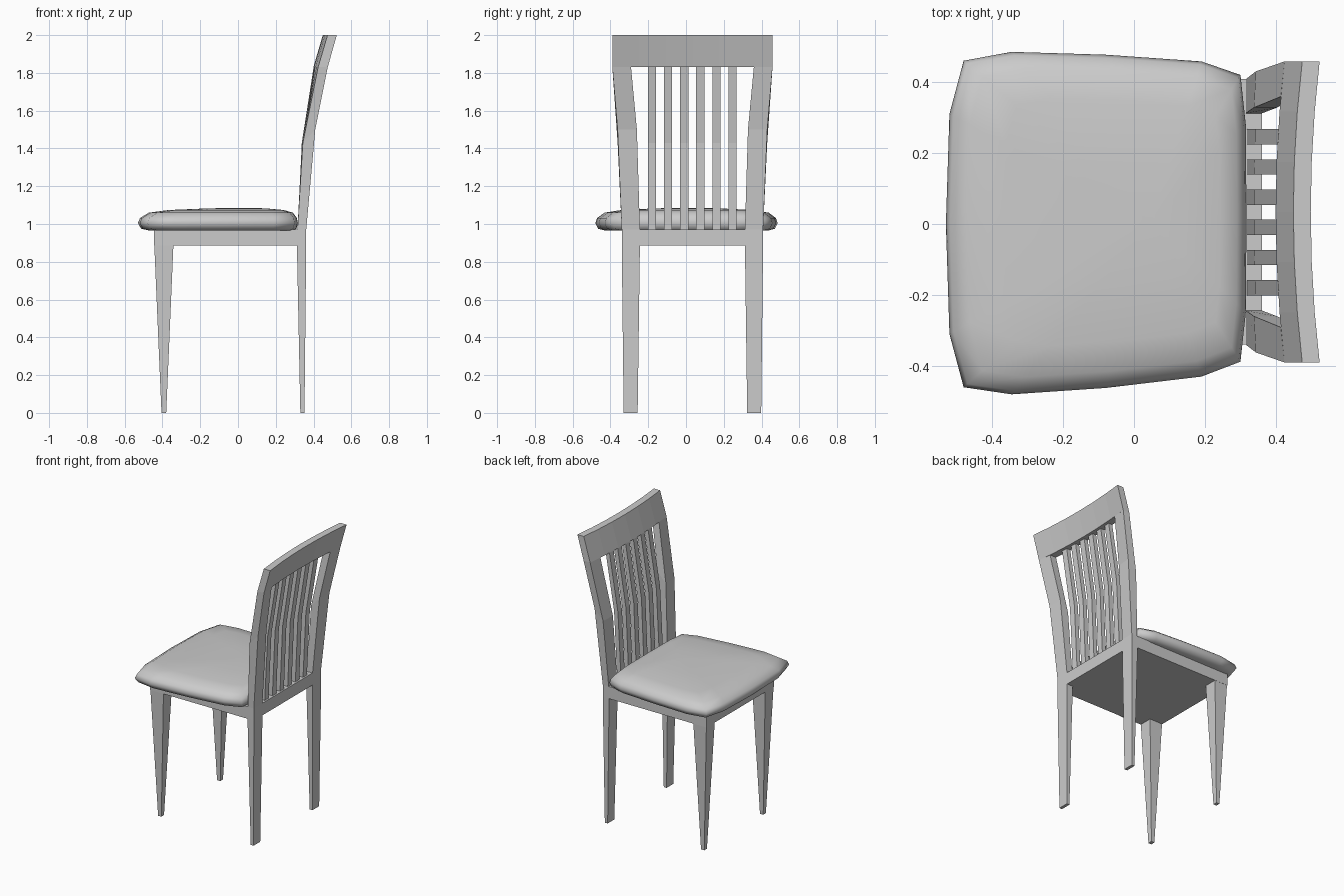
import bpy, bmesh

if "Cube" in bpy.data.objects:
    bpy.data.objects.remove(bpy.data.objects["Cube"])

CY = 0.034          # centre line of the wooden frame in y
HALF = 0.424        # half width of the top rail


def loft(name, loops, smooth=False):
    """Skin a stack of equal-length closed loops and cap both ends."""
    bm = bmesh.new()
    rings = [[bm.verts.new(p) for p in loop] for loop in loops]
    n = len(rings[0])
    for a, b in zip(rings, rings[1:]):
        for i in range(n):
            j = (i + 1) % n
            bm.faces.new((a[i], a[j], b[j], b[i]))
    bm.faces.new(rings[0])
    bm.faces.new(rings[-1])
    bmesh.ops.recalc_face_normals(bm, faces=bm.faces)
    me = bpy.data.meshes.new(name)
    bm.to_mesh(me)
    bm.free()
    for p in me.polygons:
        p.use_smooth = smooth
    ob = bpy.data.objects.new(name, me)
    bpy.context.collection.objects.link(ob)
    return ob


def bow(y, z):
    """Forward bow of the backrest, strongest in the middle of the rail."""
    t = min(max((z - 0.97) / 0.86, 0), 1)
    return -0.025 * t * (1 - ((y - CY) / HALF) ** 2)


def rect(x0, x1, y0, y1, z0, z1=None):
    """Four-corner section; z0 at the front edge, z1 at the back edge."""
    z1 = z0 if z1 is None else z1
    return [(x + bow(y, z), y, z) for x, y, z in
            ((x0, y0, z0), (x1, y0, z1), (x1, y1, z1), (x0, y1, z0))]


# Seat frame: solid apron block
loft("seat_frame", [rect(-0.445, 0.36, CY - 0.374, CY + 0.374, z) for z in (0.885, 0.97)])

# Legs and back posts, mirrored about the frame centre line
# columns: front x, back x, inner offset, outer offset, front z, back z
front_leg = [(-0.405, -0.38, 0.312, 0.342, 0, 0),
             (-0.443, -0.342, 0.28, 0.373, 0.886, 0.886)]
back_post = [(0.33, 0.352, 0.29, 0.364, 0, 0),
             (0.312, 0.361, 0.278, 0.374, 0.885, 0.885),
             (0.315, 0.361, 0.278, 0.374, 0.97, 0.97),
             (0.345, 0.411, 0.294, 0.396, 1.43, 1.50),
             (0.424, 0.475, 0.325, HALF, 1.83, 1.83)]
for label, s in (("left", -1), ("right", 1)):
    for part, rows in (("front_leg", front_leg), ("back_post", back_post)):
        loft(f"{part}_{label}",
             [rect(x0, x1, CY + s * i, CY + s * o, z0, z1)
              for x0, x1, i, o, z0, z1 in rows])

# Bowed top rail
rail = []
for k in range(7):
    y = CY - HALF + 2 * HALF * k / 6
    b = bow(y, 2)
    rail.append([(0.424 + b, y, 1.83), (0.475 + b, y, 1.83),
                 (0.523 + b, y, 2.0), (0.474 + b, y, 2.0)])
loft("top_rail", rail)

# Six back slats following the posts
for k in range(6):
    y = CY - 0.001 + (k - 2.5) * 0.085
    loft(f"back_slat_{k + 1}",
         [rect(x, x + 0.03, y - 0.0215, y + 0.0215, z)
          for x, z in ((0.318, 0.965), (0.351, 1.43), (0.426, 1.835))])

# Cushion: outline shrunk through a rounded profile
outline = [(-0.53, 0), (-0.52, -0.31), (-0.48, -0.46), (-0.345, -0.48), (-0.08, -0.462),
           (0.19, -0.43), (0.30, -0.388), (0.315, -0.25), (0.317, 0.015), (0.315, 0.28),
           (0.30, 0.42), (0.19, 0.458), (-0.08, 0.477), (-0.345, 0.485), (-0.48, 0.46),
           (-0.52, 0.31)]
profile = [(0.90, 0.966), (0.97, 0.975), (1.0, 1.005), (0.98, 1.032),
           (0.90, 1.06), (0.72, 1.074), (0.35, 1.083), (0.05, 1.085)]
cx, cy = 0.05, 0.01
loft("seat_cushion",
     [[(cx + (x - cx) * s, cy + (y - cy) * s, z) for x, y in outline] for s, z in profile],
     smooth=True)
